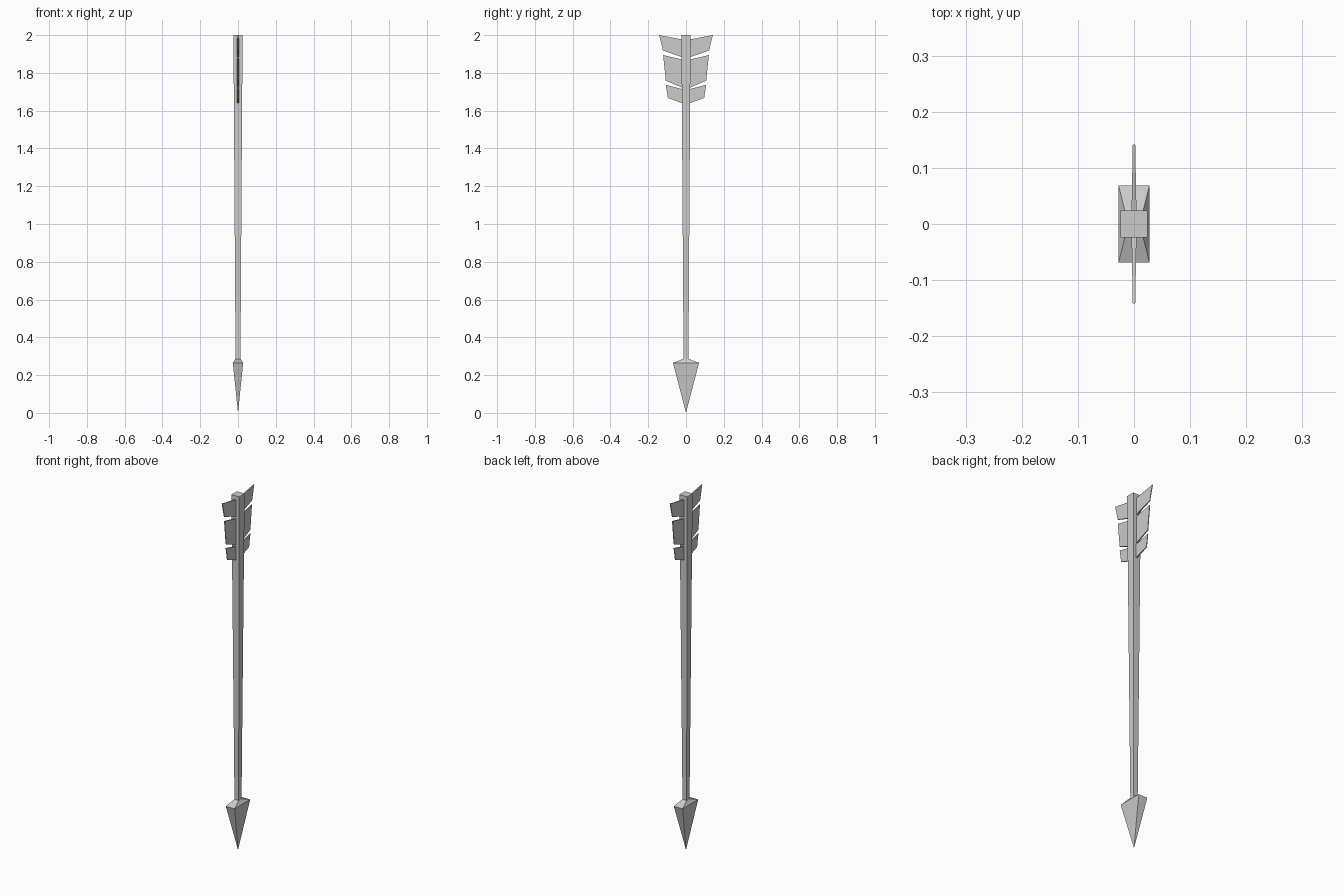
import bpy

if "Cube" in bpy.data.objects:
    bpy.data.objects.remove(bpy.data.objects["Cube"])


def make_object(name, verts, faces):
    mesh = bpy.data.meshes.new(name)
    mesh.from_pydata(verts, [], faces)
    obj = bpy.data.objects.new(name, mesh)
    bpy.context.collection.objects.link(obj)
    return obj


def ring(hx, hy, z):
    return [(-hx, -hy, z), (hx, -hy, z), (hx, hy, z), (-hx, hy, z)]


def sides(a, b):
    return [(a + i, a + (i + 1) % 4, b + (i + 1) % 4, b + i) for i in range(4)]


# Square shaft, tapering towards the head
make_object("shaft", ring(0.0128, 0.0128, 0.27) + ring(0.0242, 0.0242, 2.0),
            sides(0, 4) + [(3, 2, 1, 0), (4, 5, 6, 7)])

# Flattened pyramid head with a short sloped shoulder
make_object("arrow_head",
            ring(0.0275, 0.069, 0.265) + ring(0.0135, 0.0135, 0.286) + [(0, 0, 0)],
            sides(0, 4) + [(4, 5, 6, 7)] + [(8, (i + 1) % 4, i) for i in range(4)])


# Feather vanes: side profile in (y, z), thick at the root and thin at the tip
def vane(name, profile):
    verts = [(s * (0.0045 if y < 0.05 else 0.0022), y, z)
             for s in (1, -1) for y, z in profile]
    obj = make_object(name, verts, sides(4, 0) + [(0, 1, 2, 3), (7, 6, 5, 4)])
    mirror = obj.modifiers.new("both_sides", 'MIRROR')
    mirror.use_axis = (False, True, False)


vane("upper_feathers", [(0.016, 1.882), (0.122, 1.918), (0.142, 2.0), (0.016, 1.976)])
vane("middle_feathers", [(0.016, 1.72), (0.107, 1.759), (0.121, 1.894), (0.016, 1.87)])
vane("lower_feathers", [(0.016, 1.638), (0.096, 1.667), (0.107, 1.737), (0.016, 1.713)])
